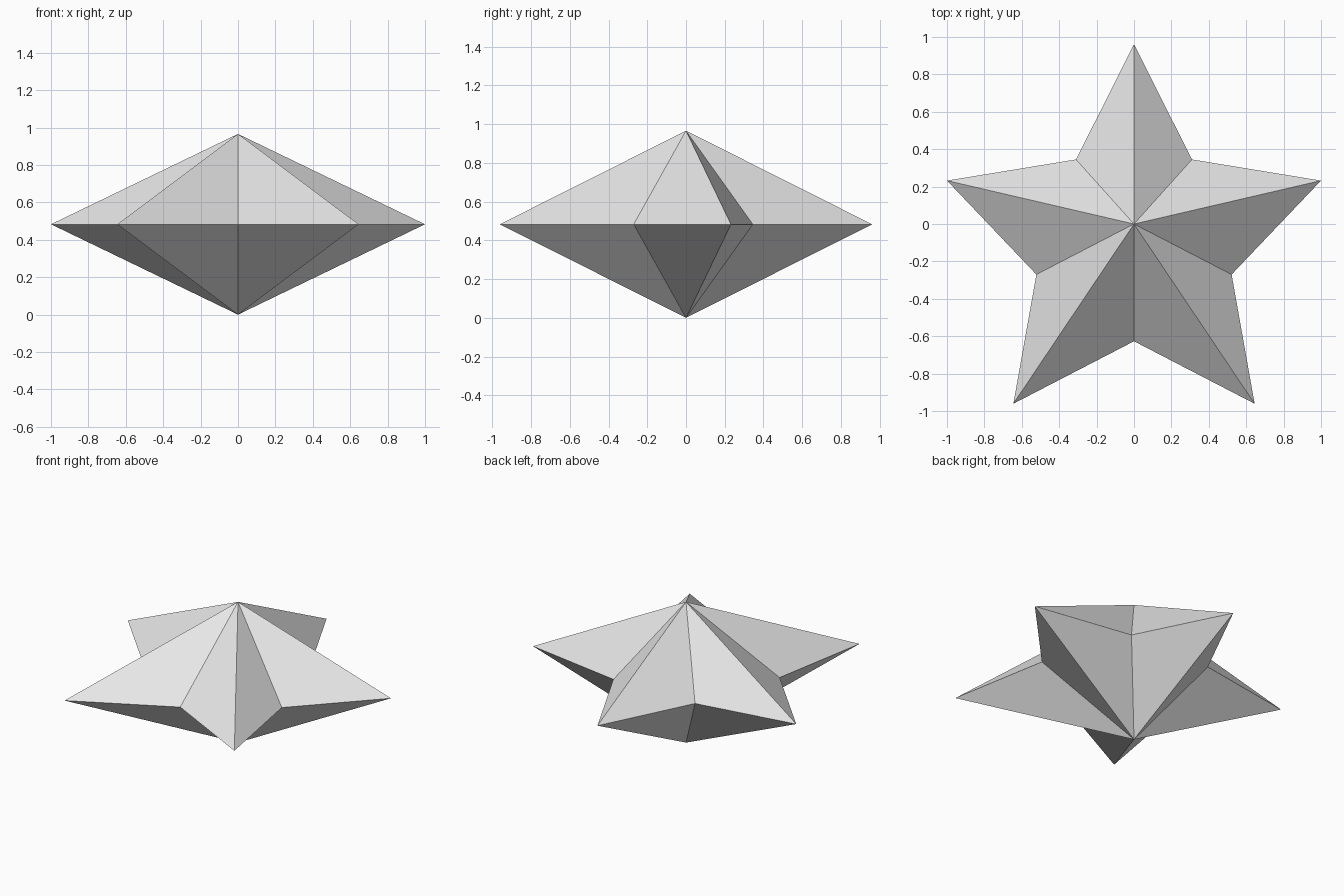
import bpy
import bmesh

if "Cube" in bpy.data.objects:
    bpy.data.objects.remove(bpy.data.objects["Cube"])

MID, TOP = 0.483, 0.966

# One half of the outline, from back tip to front notch, mirrored in x
half = [(0, 0.961), (0.31, 0.345), (1.0, 0.232),
        (0.522, -0.27), (0.645, -0.961), (0, -0.627)]
outline = half + [(-x, y) for x, y in half[-2:0:-1]]

grey = bpy.data.materials.new("light grey")
grey.diffuse_color = (0.8, 0.8, 0.8, 1)
grey.use_nodes = True
grey.node_tree.nodes["Principled BSDF"].inputs["Base Color"].default_value = grey.diffuse_color

# Faceted star: the outline joined to an upper and a lower apex
bm = bmesh.new()
ring = [bm.verts.new((x, y, MID)) for x, y in outline]
top = bm.verts.new((0, 0, TOP))
bottom = bm.verts.new((0, 0, 0))
for a, b in zip(ring, ring[1:] + ring[:1]):
    bm.faces.new((a, b, top))
    bm.faces.new((b, a, bottom))
bmesh.ops.recalc_face_normals(bm, faces=bm.faces)

mesh = bpy.data.meshes.new("star")
bm.to_mesh(mesh)
bm.free()
mesh.materials.append(grey)
star = bpy.data.objects.new("star", mesh)
bpy.context.collection.objects.link(star)
